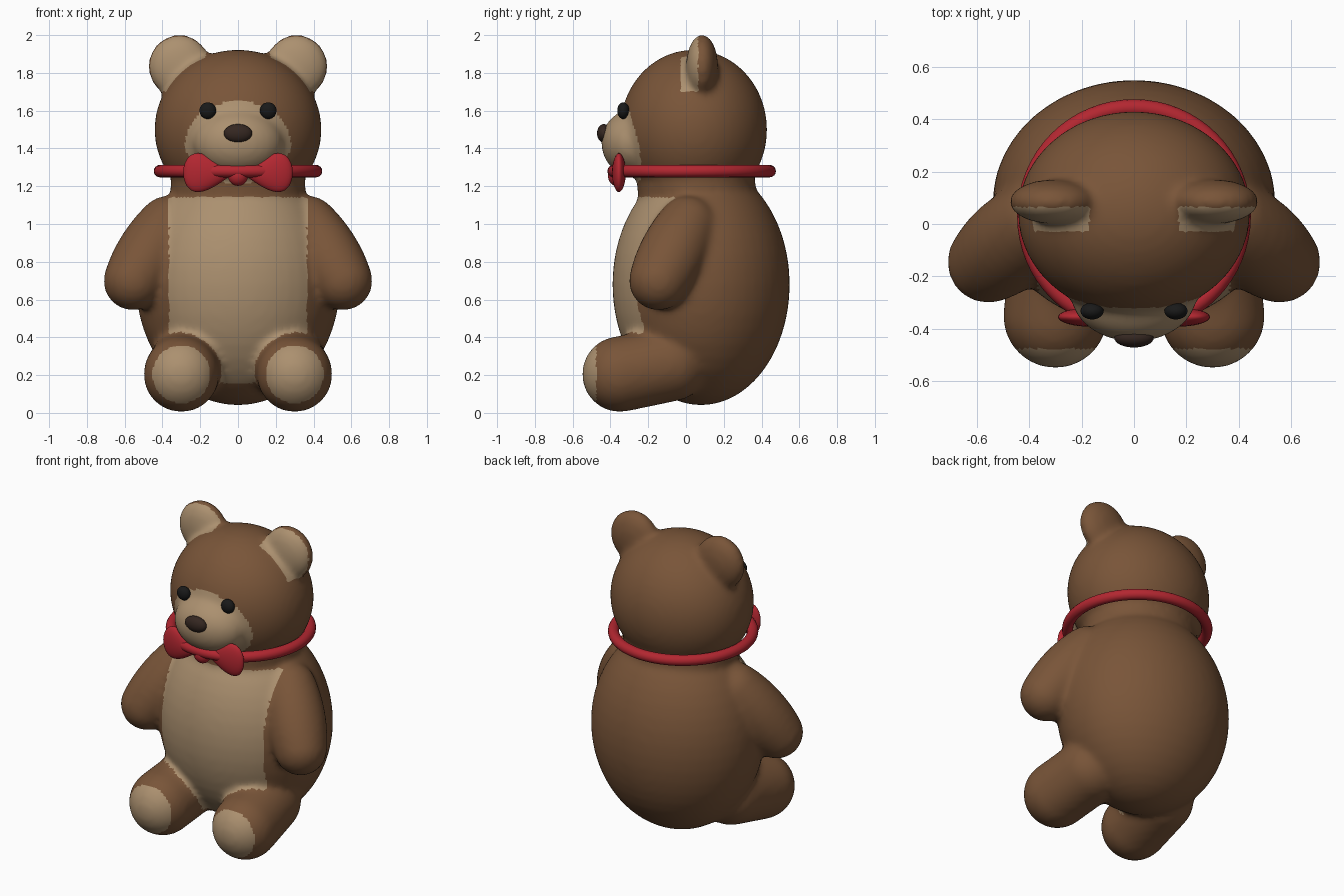
import bpy, bmesh
from math import sqrt
from mathutils import Vector, Matrix

if "Cube" in bpy.data.objects:
    bpy.data.objects.remove(bpy.data.objects["Cube"])


def material(name, rgb):
    m = bpy.data.materials.new(name)
    m.diffuse_color = (*rgb, 1)
    m.use_nodes = True
    m.node_tree.nodes["Principled BSDF"].inputs["Base Color"].default_value = m.diffuse_color
    return m


BROWN = material("brown_fur", (0.19, 0.09, 0.04))
TAN = material("tan_fur", (0.41, 0.28, 0.16))
RED = material("red_ribbon", (0.45, 0.02, 0.03))
BLACK = material("black_eye", (0.01, 0.01, 0.01))
DARK = material("dark_nose", (0.035, 0.02, 0.015))


def ball(bm, c, r, seg=32):
    mat = Matrix.Translation(c) @ Matrix.Diagonal((*r, 1))
    return bmesh.ops.create_uvsphere(bm, u_segments=seg, v_segments=seg // 2,
                                     radius=1, matrix=mat)["verts"]


def make(name, bm, *mats):
    me = bpy.data.meshes.new(name)
    bm.to_mesh(me)
    bm.free()
    for m in mats:
        me.materials.append(m)
    ob = bpy.data.objects.new(name, me)
    bpy.context.collection.objects.link(ob)
    me.shade_smooth()
    return ob


def limb(bm, a, b, ra, rb, bulge=0.0, n=9):
    # chain of overlapping balls, optionally thicker in the middle
    for i in range(n):
        t = i / (n - 1)
        r = ra + (rb - ra) * t + bulge * 4 * t * (1 - t)
        ball(bm, Vector(a).lerp(Vector(b), t), (r, r, r))


BODY_C, BODY_R = (0, 0.08, 0.68), (0.54, 0.47, 0.64)

# Plush body: all soft parts fused into one skin
bm = bmesh.new()
ball(bm, BODY_C, BODY_R, 48)
ball(bm, (0, 0.055, 1.2), (0.36, 0.315, 0.25))            # neck
ball(bm, (0, 0.04, 1.5), (0.443, 0.39, 0.423), 48)        # head
ball(bm, (0, -0.275, 1.43), (0.24, 0.175, 0.18))          # muzzle
for s in (-1, 1):
    ball(bm, (s * 0.31, 0.085, 1.835), (0.167, 0.085, 0.169))
    limb(bm, (s * 0.37, 0.01, 0.99), (s * 0.555, -0.145, 0.70), 0.16, 0.158, 0.022)
    limb(bm, (s * 0.27, -0.08, 0.26), (s * 0.30, -0.35, 0.205), 0.2, 0.201)
bear = make("plush_body", bm, BROWN, TAN)
bpy.context.view_layer.objects.active = bear
bear.select_set(True)
rm = bear.modifiers.new("fuse", 'REMESH')
rm.mode = 'VOXEL'
rm.voxel_size = 0.018
rm.use_smooth_shade = True
sm = bear.modifiers.new("soften", 'SMOOTH')
sm.factor = 0.5
sm.iterations = 12
for name in ("fuse", "soften"):
    bpy.ops.object.modifier_apply(modifier=name)


def is_tan(p):
    x, y, z = abs(p.x), p.y, p.z
    on_body = sum(((p[i] - BODY_C[i]) / BODY_R[i]) ** 2 for i in range(3)) < 1.1
    belly = on_body and x < 0.365 and y < -0.04 and 0.16 < z < 1.14
    pad = y < -0.475 and z < 0.4
    face = y < -0.2 and z > 1.22 and sqrt((x / 0.28) ** 2 + ((z - 1.43) / 0.22) ** 2) < 1
    ear = z > 1.70 and x > 0.17 and -0.03 < y < 0.065 and \
        ((x - 0.31) / 0.18) ** 2 + ((z - 1.85) / 0.18) ** 2 < 1
    return belly or pad or face or ear


for f in bear.data.polygons:
    f.material_index = int(is_tan(f.center))
bear.data.shade_smooth()

# Nose and eyes
bm = bmesh.new()
ball(bm, (0, -0.435, 1.48), (0.075, 0.036, 0.049))
make("nose", bm, DARK)
for s, side in ((-1, "left"), (1, "right")):
    bm = bmesh.new()
    ball(bm, (s * 0.16, -0.332, 1.6), (0.044, 0.032, 0.044))
    make("eye_" + side, bm, BLACK)

# Collar ring
bpy.ops.mesh.primitive_torus_add(major_segments=64, minor_segments=16, major_radius=0.413,
                                 minor_radius=0.033, location=(0, 0.03, 1.28))
collar = bpy.context.object
collar.name = "collar"
collar.data.materials.append(RED)
collar.data.shade_smooth()

# Bow: tapered lobes and a knot
for s, side in ((-1, "left"), (1, "right")):
    bm = bmesh.new()
    for v in ball(bm, (0, 0, 0), (1, 1, 1)):
        t = v.co.x
        v.co = (s * (0.162 + 0.128 * t), -0.355 + 0.037 * v.co.y,
                1.272 + 0.115 * v.co.z * (0.8 + 0.45 * t))
    if s < 0:
        bmesh.ops.reverse_faces(bm, faces=bm.faces)
    make("bow_lobe_" + side, bm, RED)
bm = bmesh.new()
ball(bm, (0, -0.368, 1.255), (0.053, 0.045, 0.053))
make("bow_knot", bm, RED)
